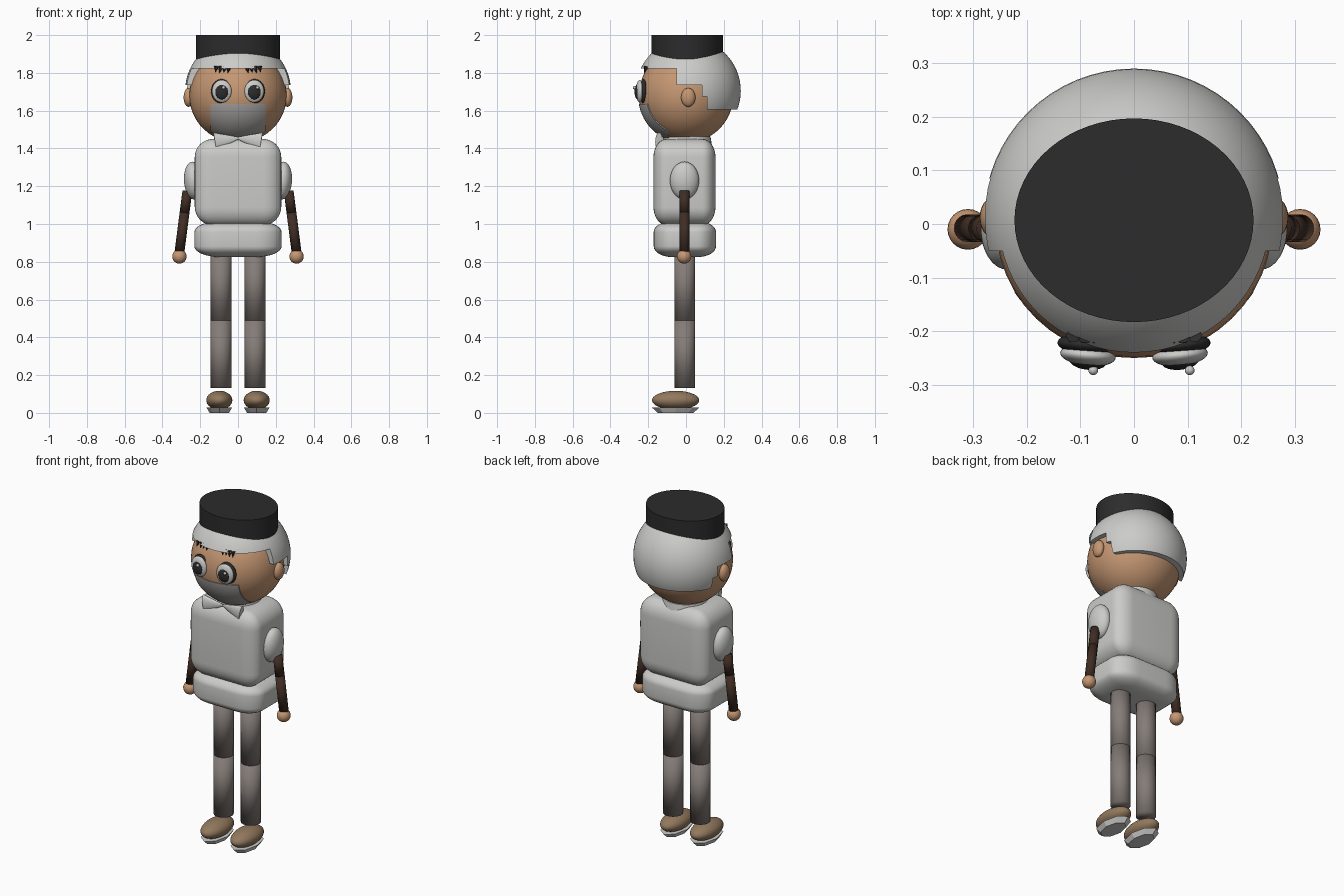
import bpy, bmesh, math
from mathutils import Matrix, Vector

cube = bpy.data.objects.get("Cube")
if cube:
    bpy.data.objects.remove(cube, do_unlink=True)


def material(name, r, g, b):
    m = bpy.data.materials.new(name)
    m.use_nodes = True
    m.diffuse_color = (r, g, b, 1)
    m.node_tree.nodes["Principled BSDF"].inputs["Base Color"].default_value = (r, g, b, 1)
    return m


LIGHT = material("light grey", .60, .60, .59)
MASK = material("mid grey", .40, .39, .375)
SKIN = material("tan skin", .56, .31, .17)
BLACK = material("soft black", .025, .025, .025)
BROWN = material("dark brown", .05, .026, .017)
LEGS = material("warm grey", .23, .20, .185)
SHOE = material("shoe brown", .29, .19, .11)


def finish(name, bm, mat, matrix=None, smooth=35):
    """Turn a bmesh into an object; smooth is an angle in degrees, 0 means flat."""
    if matrix is not None:
        bm.transform(matrix)
    bmesh.ops.recalc_face_normals(bm, faces=bm.faces)
    me = bpy.data.meshes.new(name)
    bm.to_mesh(me)
    bm.free()
    me.materials.append(mat)
    ob = bpy.data.objects.new(name, me)
    bpy.context.collection.objects.link(ob)
    shade(ob, smooth)
    return ob


def shade(ob, angle):
    if angle:
        bpy.ops.object.select_all(action='DESELECT')
        ob.select_set(True)
        bpy.context.view_layer.objects.active = ob
        bpy.ops.object.shade_smooth_by_angle(angle=math.radians(angle))


def place(loc, size, rot=None):
    m = Matrix.Translation(loc)
    if rot is not None:
        m = m @ rot
    return m @ Matrix.Diagonal((*size, 1))


def ball(name, loc, size, mat, rot=None, seg=40):
    bm = bmesh.new()
    bmesh.ops.create_uvsphere(bm, u_segments=seg, v_segments=seg // 2, radius=1)
    return finish(name, bm, mat, place(loc, size, rot), 180)


def tube(name, a, b, r1, r2, mat, smooth=35, seg=32, squash=1):
    """Cone or cylinder from a to b, squashed in y."""
    a, b = Vector(a), Vector(b)
    bm = bmesh.new()
    bmesh.ops.create_cone(bm, cap_ends=True, segments=seg, radius1=r1, radius2=r2,
                          depth=(b - a).length)
    rot = (b - a).to_track_quat('Z', 'Y').to_matrix().to_4x4()
    m = Matrix.Translation((a + b) / 2) @ Matrix.Diagonal((1, squash, 1, 1)) @ rot
    return finish(name, bm, mat, m, smooth)


def soft_box(name, loc, size, mat, bevel):
    bm = bmesh.new()
    bmesh.ops.create_cube(bm, size=2)
    bmesh.ops.bevel(bm, geom=bm.edges[:], offset=bevel, segments=8, profile=.5,
                    affect='EDGES')
    return finish(name, bm, mat, place(loc, size), 60)


def keep_inside(ob, profile, half_width):
    """Keep what lies inside a (y, z) side profile extruded across x."""
    bm = bmesh.new()
    face = bm.faces.new([bm.verts.new((-half_width, y, z)) for y, z in profile])
    out = bmesh.ops.extrude_face_region(bm, geom=[face])
    verts = [v for v in out["geom"] if isinstance(v, bmesh.types.BMVert)]
    bmesh.ops.translate(bm, verts=verts, vec=(2 * half_width, 0, 0))
    cutter = finish("cutter", bm, ob.data.materials[0], None, 0)
    cutter.hide_render = True
    mod = ob.modifiers.new("cut", 'BOOLEAN')
    mod.operation, mod.solver, mod.object = 'INTERSECT', 'EXACT', cutter
    bpy.context.view_layer.objects.active = ob
    bpy.ops.object.modifier_apply(modifier=mod.name)
    bpy.data.objects.remove(cutter, do_unlink=True)
    shade(ob, 35)


# Head, stepped hair cap, face covering and hat
ball("head", (0, 0, 1.68), (.258, .25, .25), SKIN, seg=48)
hair = ball("hair", (0, .012, 1.705), (.28, .278, .278), LIGHT, seg=64)
keep_inside(hair, [(-.4, 1.822), (-.05, 1.822), (-.05, 1.735), (.085, 1.735),
                   (.085, 1.675), (.112, 1.675), (.112, 1.607), (.4, 1.607),
                   (.4, 2.1), (-.4, 2.1)], .4)
mask = ball("face_covering", (0, 0, 1.68), (.262, .254, .254), MASK, seg=64)
keep_inside(mask, [(-.4, 1.3), (-.09, 1.3), (-.09, 1.635), (-.4, 1.635)], .146)
bm = bmesh.new()
bmesh.ops.create_cone(bm, cap_ends=True, segments=64, radius1=1, radius2=1, depth=1)
finish("hat", bm, BLACK, place((0, .007, 1.92), (.223, .19, .16)))

# Neck collar, torso and hips
tube("collar", (0, .005, 1.40), (0, .005, 1.462), .135, .125, LIGHT)
soft_box("torso", (0, -.008, 1.222), (.229, .164, .228), LIGHT, .42)
soft_box("hips", (0, -.006, .92), (.231, .165, .095), LIGHT, .6)

for side, s in (("left", 1), ("right", -1)):
    def part(name):
        return side + "_" + name

    # Ear, layered eye and brow tufts
    ball(part("ear"), (s * .262, .012, 1.67), (.026, .038, .05), SKIN, seg=24)
    turn = Matrix.Rotation(s * .1, 4, 'Z')
    ball(part("eye_rim"), (s * .088, -.226, 1.703), (.055, .020, .064), BLACK, turn)
    ball(part("eye_white"), (s * .086, -.245, 1.703), (.052, .020, .060), LIGHT, turn)
    ball(part("pupil"), (s * .086, -.256, 1.699), (.035, .016, .040), BLACK, turn)
    ball(part("eye_glint"), (s * .09 + .014, -.273, 1.722), (.009, .009, .009), LIGHT, seg=16)
    for i in range(4):
        x = s * (.048 + .022 * i)
        y = -.212 + .25 * x * x
        tube(part("brow_tuft"), (x, y, 1.832), (x + s * .006, y - .012, 1.797 + .004 * (i % 2)),
             .014, 0, BLACK, 0, 6)

    # Bow tie wing
    tube(part("bow_wing"), (0, -.143, 1.455), (s * .122, -.143, 1.435), .006, .05,
         LIGHT, 35, 16, .4)

    # Shoulder, two-piece arm and hand
    ball(part("shoulder"), (s * .237, -.008, 1.23), (.049, .077, .10), LIGHT,
         Matrix.Rotation(s * .06, 4, 'Y'))
    top, elbow, wrist = [(s * x, -.008, z) for x, z in
                         ((.268, 1.175), (.283, 1.06), (.31, .85))]
    tube(part("upper_arm"), top, elbow, .026, .026, BROWN, 180)
    tube(part("forearm"), elbow, wrist, .026, .026, BROWN, 180)
    ball(part("hand"), (s * .31, -.01, .828), (.038, .038, .038), SKIN, seg=24)

    # Two-piece leg
    x = s * .09
    tube(part("thigh"), (x, -.007, .49), (x, -.007, .86), .055, .055, LEGS, 180)
    tube(part("shin"), (x, -.007, .132), (x, -.007, .49), .055, .055, LEGS, 180)

    # Shoe and faceted sole
    x = s * .099
    ball(part("shoe"), (x, -.055, .067), (.069, .125, .05), SHOE)
    bm = bmesh.new()
    bmesh.ops.create_cone(bm, cap_ends=True, segments=8, radius1=.75, radius2=1, depth=1)
    finish(part("sole"), bm, LIGHT, place((x, -.055, .014), (.068, .125, .028)), 0)
